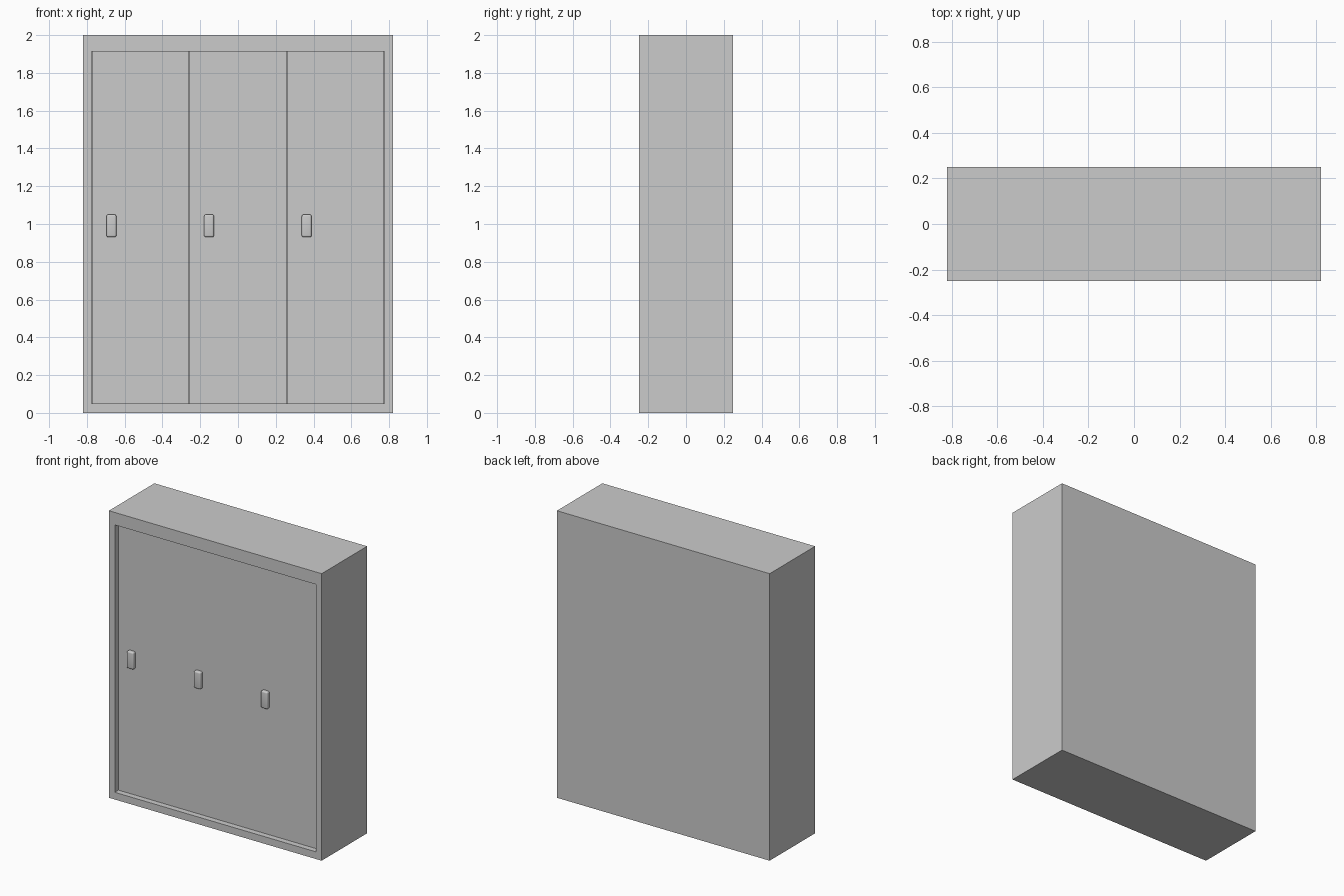
import bpy, bmesh
from mathutils import Vector

if "Cube" in bpy.data.objects:
    bpy.data.objects.remove(bpy.data.objects["Cube"])


def finish(bm, name):
    bmesh.ops.recalc_face_normals(bm, faces=bm.faces)
    mesh = bpy.data.meshes.new(name)
    bm.to_mesh(mesh)
    bm.free()
    obj = bpy.data.objects.new(name, mesh)
    bpy.context.collection.objects.link(obj)
    return obj


def box_bm(x0, x1, y0, y1, z0, z1):
    bm = bmesh.new()
    bmesh.ops.create_cube(bm, size=1)
    for v in bm.verts:
        v.co = Vector(((x0 + x1) / 2 + v.co.x * (x1 - x0),
                       (y0 + y1) / 2 + v.co.y * (y1 - y0),
                       (z0 + z1) / 2 + v.co.z * (z1 - z0)))
    return bm


LEFT, RIGHT, BOTTOM, TOP = -0.775, 0.775, 0.05, 1.913
DOOR_FRONT, DOOR_BACK = -0.21, -0.18

# Cabinet: one closed block with a recessed front opening for the doors
bm = box_bm(-0.82, 0.82, -0.25, 0.25, 0, 2)
bm.faces.ensure_lookup_table()
front = min(bm.faces, key=lambda f: f.calc_center_median().y)
bmesh.ops.inset_individual(bm, faces=[front], thickness=0.04)
for v in front.verts:
    v.co.x = LEFT if v.co.x < 0 else RIGHT
    v.co.z = BOTTOM if v.co.z < 1 else TOP
back = bmesh.ops.extrude_discrete_faces(bm, faces=[front])["faces"][0]
for v in back.verts:
    v.co.y = DOOR_BACK
finish(bm, "cabinet")

# Three equal doors, each with a rounded pull near its left edge
width = (RIGHT - LEFT) / 3
gap = 0.001
for i, side in enumerate(("left", "middle", "right")):
    x = LEFT + i * width
    finish(box_bm(x + gap, x + width - gap, DOOR_FRONT, DOOR_BACK,
                  BOTTOM, TOP), side + "_door")

    cx = x + 0.105
    handle = finish(box_bm(cx - 0.026, cx + 0.026, DOOR_FRONT - 0.024,
                           DOOR_FRONT + 0.012, 0.93, 1.05), side + "_handle")
    bevel = handle.modifiers.new("rounded_edges", "BEVEL")
    bevel.width = 0.01
    bevel.segments = 4
    bpy.ops.object.select_all(action="DESELECT")
    handle.select_set(True)
    bpy.context.view_layer.objects.active = handle
    bpy.ops.object.modifier_apply(modifier=bevel.name)
    bpy.ops.object.shade_smooth_by_angle()
